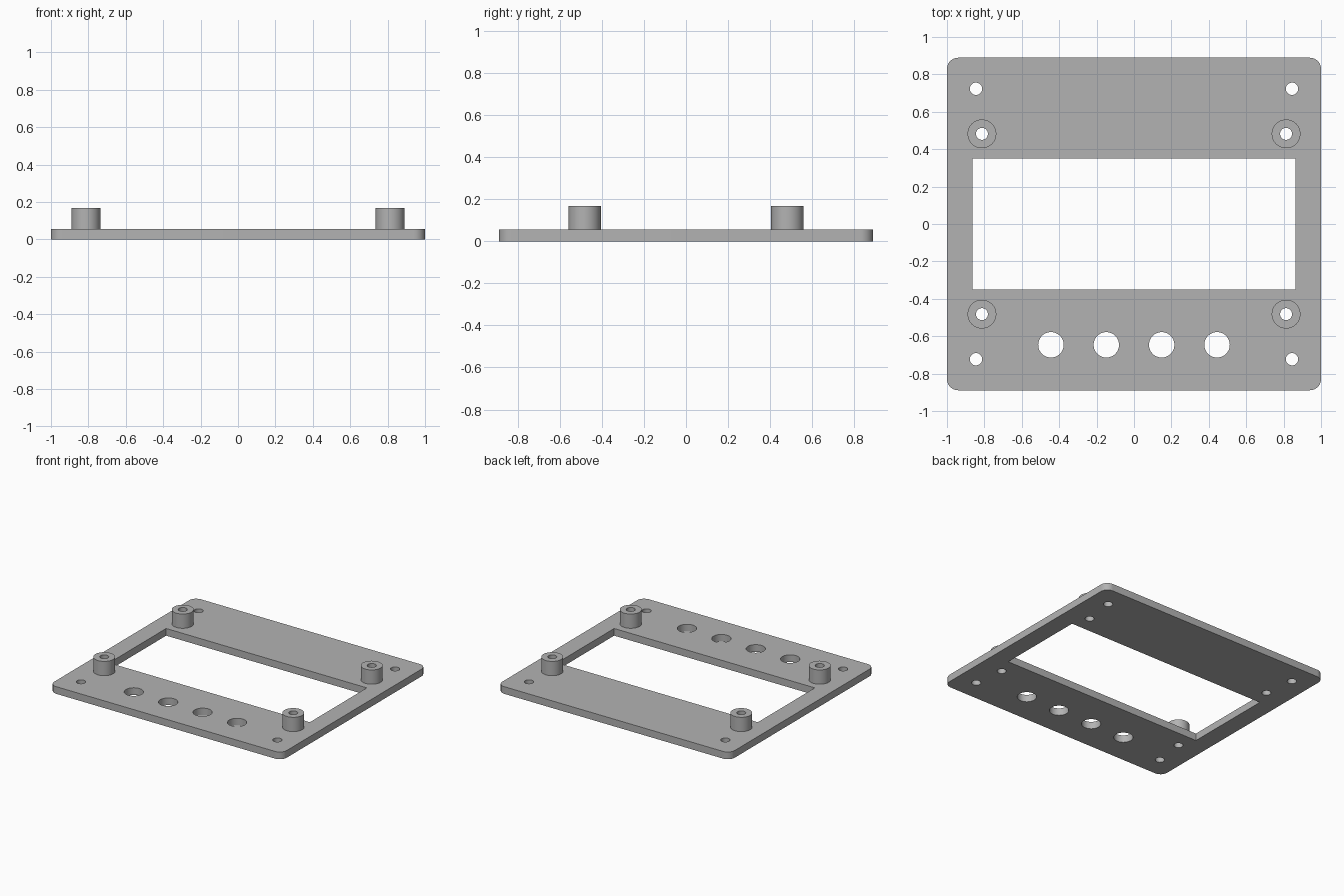
import bpy
import bmesh
from math import cos, sin, pi, radians

if "Cube" in bpy.data.objects:
    bpy.data.objects.remove(bpy.data.objects["Cube"], do_unlink=True)

# Overall sizes
HALF_X, HALF_Y, CORNER = 1.0, 0.889, 0.06
PLATE_TOP, POST_TOP = 0.056, 0.167
POST_X, POST_Y, POST_R, BORE_R = 0.813, 0.482, 0.077, 0.032
SCREW_X, SCREW_Y, SCREW_R = 0.845, 0.723, 0.033

grey = bpy.data.materials.new("plain grey")
grey.use_nodes = True
colour = (0.45, 0.45, 0.45, 1)
grey.diffuse_color = colour
grey.node_tree.nodes["Principled BSDF"].inputs["Base Color"].default_value = colour


def circle(x, y, r, n=48):
    return [(x + r * cos(2 * pi * i / n), y + r * sin(2 * pi * i / n)) for i in range(n)]


def rectangle(hx, hy, r=0, steps=10):
    if not r:
        return [(hx, hy), (-hx, hy), (-hx, -hy), (hx, -hy)]
    points = []
    for k, (sx, sy) in enumerate([(1, 1), (-1, 1), (-1, -1), (1, -1)]):
        for i in range(steps + 1):
            a = (k + i / steps) * pi / 2
            points.append((sx * (hx - r) + r * cos(a), sy * (hy - r) + r * sin(a)))
    return points


def mirrored(x, y):
    return [(sx * x, sy * y) for sx in (-1, 1) for sy in (-1, 1)]


def extruded(name, loops, bottom, top):
    """Fill an outline with holes, extrude it and turn it into a clean mesh."""
    curve = bpy.data.curves.new(name, "CURVE")
    curve.dimensions = "2D"
    curve.fill_mode = "BOTH"
    curve.extrude = (top - bottom) / 2
    for loop in loops:
        spline = curve.splines.new("POLY")
        spline.points.add(len(loop) - 1)
        for point, (x, y) in zip(spline.points, loop):
            point.co = (x, y, 0, 1)
        spline.use_cyclic_u = True
    obj = bpy.data.objects.new(name, curve)
    bpy.context.collection.objects.link(obj)
    bpy.ops.object.select_all(action="DESELECT")
    obj.select_set(True)
    bpy.context.view_layer.objects.active = obj
    bpy.ops.object.convert(target="MESH")
    obj = bpy.context.object
    obj.name = name
    bm = bmesh.new()
    bm.from_mesh(obj.data)
    bmesh.ops.remove_doubles(bm, verts=bm.verts, dist=0.0001)
    bmesh.ops.translate(bm, verts=bm.verts, vec=(0, 0, (top + bottom) / 2))
    bmesh.ops.recalc_face_normals(bm, faces=bm.faces)
    bm.to_mesh(obj.data)
    bm.free()
    obj.data.materials.clear()
    obj.data.materials.append(grey)
    bpy.ops.object.shade_smooth_by_angle(angle=radians(30))
    return obj


# Panel plate with window, corner screw holes, post bores and button holes
loops = [rectangle(HALF_X, HALF_Y, CORNER), rectangle(0.863, 0.35)]
loops += [circle(x, y, SCREW_R) for x, y in mirrored(SCREW_X, SCREW_Y)]
loops += [circle(x, y, BORE_R) for x, y in mirrored(POST_X, POST_Y)]
loops += [circle(0.296 * (i - 1.5), -0.646, 0.068) for i in range(4)]
extruded("panel_plate", loops, 0, PLATE_TOP)

# Hollow mounting posts
for x, y in mirrored(POST_X, POST_Y):
    side = ("back" if y > 0 else "front") + ("_left" if x > 0 else "_right")
    extruded(side + "_mounting_post", [circle(x, y, POST_R), circle(x, y, BORE_R)],
             PLATE_TOP, POST_TOP)
